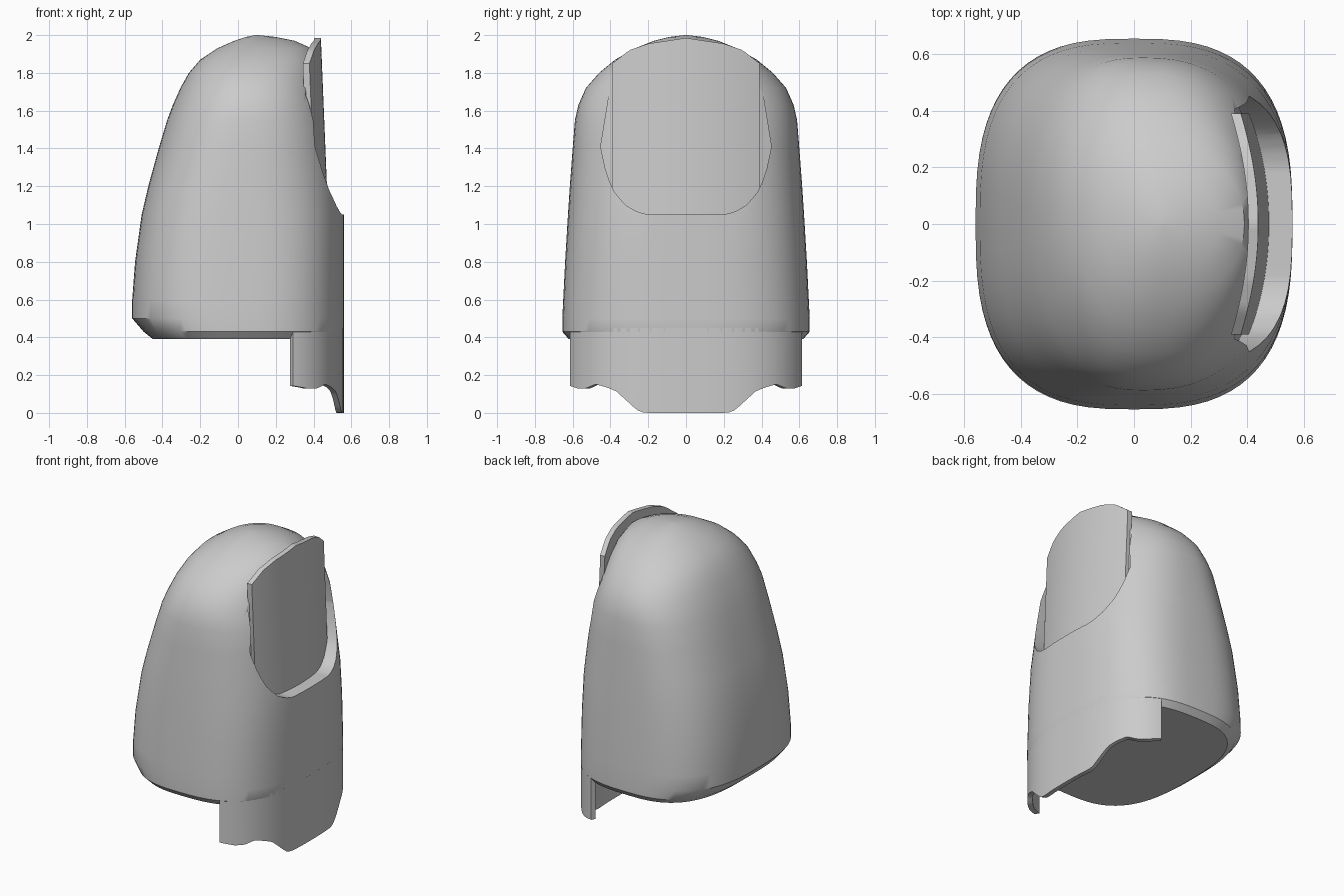
import bpy, bmesh
from math import sin, cos, pi, radians

if "Cube" in bpy.data.objects:
    bpy.data.objects.remove(bpy.data.objects["Cube"], do_unlink=True)

grey = bpy.data.materials.new("plain grey")
grey.use_nodes = True
grey.diffuse_color = (0.6, 0.6, 0.6, 1)
grey.node_tree.nodes["Principled BSDF"].inputs["Base Color"].default_value = (0.6, 0.6, 0.6, 1)


def loft(name, rings):
    """Skin a list of equal closed rings and cap both ends."""
    bm = bmesh.new()
    loops = [[bm.verts.new(p) for p in ring] for ring in rings]
    for a, b in zip(loops, loops[1:]):
        for i in range(len(a)):
            j = (i + 1) % len(a)
            bm.faces.new((a[i], a[j], b[j], b[i]))
    bm.faces.new(loops[0])
    bm.faces.new(loops[-1])
    bmesh.ops.recalc_face_normals(bm, faces=bm.faces)
    mesh = bpy.data.meshes.new(name)
    bm.to_mesh(mesh)
    bm.free()
    obj = bpy.data.objects.new(name, mesh)
    bpy.context.collection.objects.link(obj)
    mesh.materials.append(grey)
    return obj


def select(obj):
    bpy.ops.object.select_all(action="DESELECT")
    obj.select_set(True)
    bpy.context.view_layer.objects.active = obj


def smooth(obj):
    select(obj)
    bpy.ops.object.shade_smooth_by_angle(angle=radians(32))


def lerp(table, v):
    """Piecewise linear lookup in (input, output) pairs."""
    for (a, fa), (b, fb) in zip(table, table[1:]):
        if v <= b:
            return fa + (fb - fa) * max(0, (v - a) / (b - a))
    return table[-1][1]


def outline(t, back, front, centre, half, n):
    """Rounded-box outline point at angle t."""
    c, s = cos(t), sin(t)
    x = abs(c) ** (2 / n) * ((front - centre) if c > 0 else (back - centre))
    y = abs(s) ** (2 / n) * half * (1 if s > 0 else -1)
    return centre + x, y


# Rounded body: height, back x, front x, centre x, half width, squareness
sections = [
    (0.39, -0.45, 0.55, 0, 0.62, 2.8), (0.43, -0.50, 0.56, 0, 0.655, 2.8),
    (0.50, -0.56, 0.56, 0, 0.655, 2.8), (0.60, -0.56, 0.56, 0, 0.65, 2.8),
    (0.80, -0.545, 0.56, 0, 0.64, 2.8), (1.05, -0.51, 0.56, 0, 0.625, 2.7),
    (1.20, -0.475, 0.55, 0, 0.615, 2.6), (1.40, -0.42, 0.53, 0.02, 0.60, 2.5),
    (1.55, -0.375, 0.51, 0.03, 0.588, 2.4), (1.63, -0.345, 0.49, 0.04, 0.57, 2.3),
    (1.72, -0.305, 0.465, 0.05, 0.53, 2.25), (1.80, -0.26, 0.445, 0.06, 0.46, 2.2),
    (1.87, -0.20, 0.425, 0.08, 0.375, 2.2), (1.93, -0.11, 0.39, 0.1, 0.27, 2.1),
    (1.97, -0.02, 0.30, 0.1, 0.17, 2), (1.99, 0.04, 0.2, 0.1, 0.09, 2),
    (2.00, 0.09, 0.11, 0.1, 0.01, 2)]
SEG = 72
body = loft("rounded_body", [
    [(*outline(2 * pi * i / SEG, *s[1:]), s[0]) for i in range(SEG)] for s in sections])

# Shared shape of the front opening and its plate
bottom = [(0.2, 1.05), (0.26, 1.065), (0.32, 1.1), (0.38, 1.17), (0.42, 1.26), (0.45, 1.4)]
crown = [(0, 1.985), (0.2, 1.955), (0.3, 1.92), (0.39, 1.85)]
recess_top = [(0.37, 2.2), (0.38, 1.85), (0.45, 1.42)]


def plate_x(y, z):
    return 0.475 - 0.036 * (z - 1.1) / 0.88 - 0.07 * (y / 0.4) ** 2


def upright(name, half, top, low, back, front):
    """Upright slab with a U-shaped foot, skinned from side to side."""
    rings = []
    for i in range(41):
        y = half * (i / 20 - 1)
        a, b = lerp(bottom, abs(y)) - low, lerp(top, abs(y))
        rings.append([(back(y, a), y, a), (front(y, a), y, a),
                      (front(y, b), y, b), (back(y, b), y, b)])
    return loft(name, rings)


recess = upright("recess_cutter", 0.45, recess_top, 0,
                 lambda y, z: plate_x(y, z) - 0.025, lambda y, z: 1)
recess.hide_render = True
select(body)
cut = body.modifiers.new("recess", "BOOLEAN")
cut.operation = "DIFFERENCE"
cut.solver = "EXACT"
cut.object = recess
bpy.ops.object.modifier_apply(modifier=cut.name)
bpy.data.objects.remove(recess, do_unlink=True)
smooth(body)

# Curved plate standing in the recess
plate = upright("front_plate", 0.39, crown, 0.02,
                lambda y, z: plate_x(y, z) - 0.035, plate_x)
smooth(plate)

# Thin skirt hanging below the front half, with a wavy lower edge
hem = [(0.22, 0.0), (0.26, 0.015), (0.37, 0.115), (0.42, 0.135),
       (0.48, 0.152), (0.53, 0.13), (0.57, 0.128), (0.62, 0.145)]
rings = []
reach = 1.16
for i in range(61):
    t = reach * (i / 30 - 1)
    xo, yo = outline(t, -0.56, 0.56, 0, 0.653, 2.8)
    xi, yi = outline(t, -0.53, 0.53, 0, 0.623, 2.8)
    z = lerp(hem, abs(yo))
    rings.append([(xi, yi, z), (xo, yo, z), (xo, yo, 0.45), (xi, yi, 0.45)])
skirt = loft("front_skirt", rings)
smooth(skirt)
